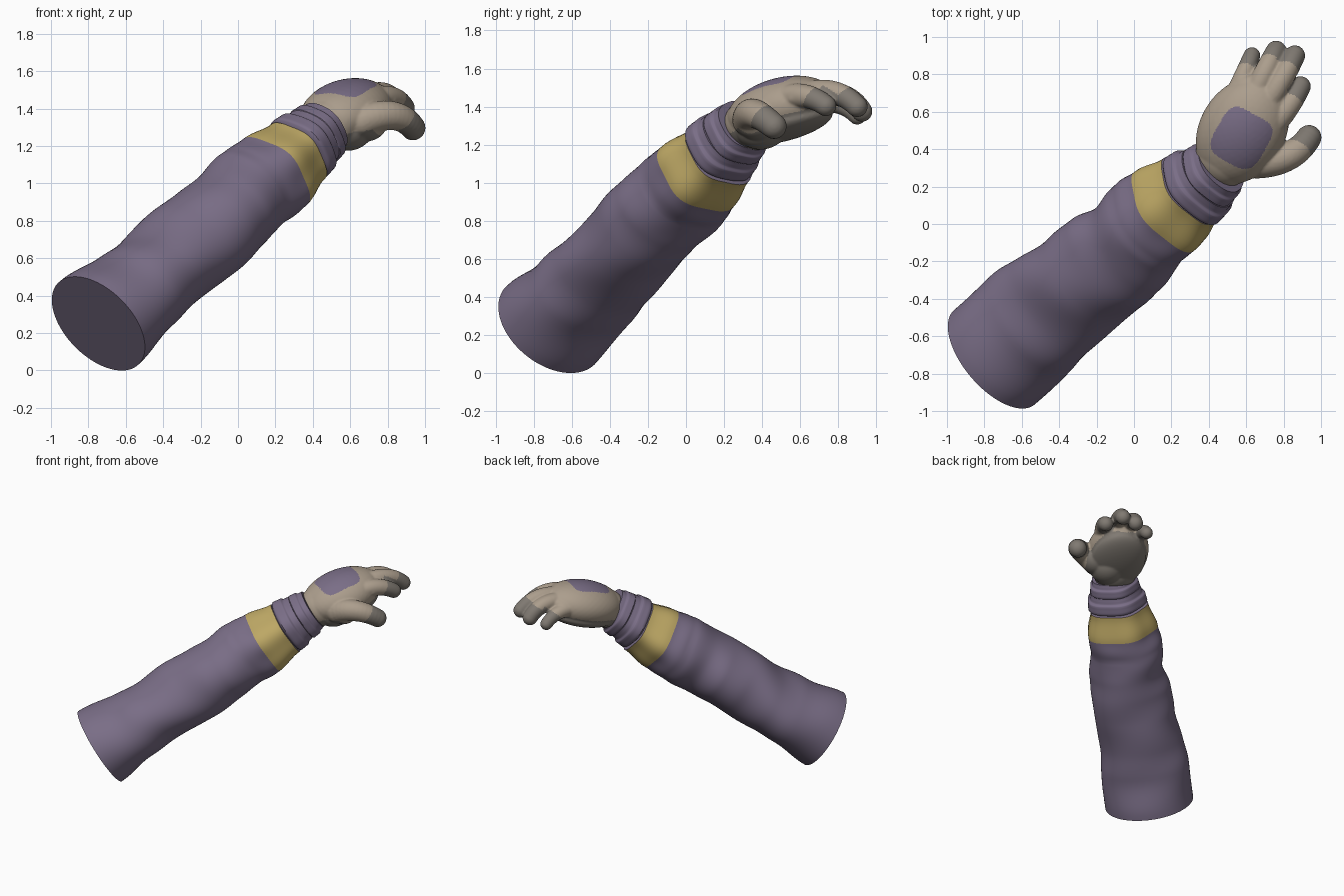
import bpy, bmesh, math
from mathutils import Vector, Matrix

if "Cube" in bpy.data.objects:
    bpy.data.objects.remove(bpy.data.objects["Cube"])


def material(name, rgb):
    m = bpy.data.materials.new(name)
    m.use_nodes = True
    m.diffuse_color = (*rgb, 1)
    m.node_tree.nodes["Principled BSDF"].inputs["Base Color"].default_value = (*rgb, 1)
    return m


purple = material("purple cloth", (0.195, 0.156, 0.242))
yellow = material("yellow band", (0.51, 0.39, 0.13))
tan = material("tan glove", (0.41, 0.34, 0.265))
grey = material("grey grip", (0.215, 0.193, 0.168))

# Arm axis and its cross-section frame
ARM_START = Vector((-0.74, -0.72, 0.25))
ARM = Vector((1.21, 1.03, 1.04))
ARM_SIDE = Vector((-ARM.y, ARM.x, 0)).normalized()
ARM_UP = ARM.cross(ARM_SIDE).normalized()


def add_object(name, bm, mats, angle=40):
    mesh = bpy.data.meshes.new(name)
    bm.to_mesh(mesh)
    bm.free()
    ob = bpy.data.objects.new(name, mesh)
    bpy.context.collection.objects.link(ob)
    for m in mats:
        mesh.materials.append(m)
    smooth(ob, angle)
    return ob


def smooth(ob, angle):
    bpy.ops.object.select_all(action="DESELECT")
    ob.select_set(True)
    bpy.context.view_layer.objects.active = ob
    bpy.ops.object.shade_smooth_by_angle(angle=math.radians(angle))


def folds(t, th):
    """Cloth folds along the sleeve, with one deep crease below the band."""
    crease = math.exp(-((t - 0.69) / 0.035) ** 2) * max(0, math.cos(th - 4))
    return math.sin(2 * th + 15 * t) + 0.8 * math.sin(3 * th - 23 * t) - 2.2 * crease


def loft(name, stations, mats, steps=8, wrinkle=0.0, band=None, sides=72):
    """Tube along the arm; a station is
    (t, side shift, up shift, half width, half height, five-sidedness)."""
    rows = []
    for s0, s1 in zip(stations, stations[1:]):
        for k in range(steps):
            f = k / steps
            e = f * f * (3 - 2 * f)
            rows.append([s0[0] + (s1[0] - s0[0]) * f] +
                        [p + (q - p) * e for p, q in zip(s0[1:], s1[1:])])
    rows.append(list(stations[-1]))
    bm = bmesh.new()
    rings = []
    for t, cu, cw, a, b, five in rows:
        fade = wrinkle * min(1, t * 5) * min(1, max(0, 0.80 - t) * 8)
        ring = []
        for j in range(sides):
            th = math.tau * j / sides
            r = (1 + fade * folds(t, th)) * (1 - five * (1 - math.cos(5 * th - 0.4)))
            ring.append(bm.verts.new(ARM_START + ARM * t
                                     + ARM_SIDE * (cu + a * r * math.cos(th))
                                     + ARM_UP * (cw + b * r * math.sin(th))))
        rings.append(ring)
    for i, (r0, r1) in enumerate(zip(rings, rings[1:])):
        mid = (rows[i][0] + rows[i + 1][0]) / 2
        for j in range(sides):
            k = (j + 1) % sides
            f = bm.faces.new((r0[j], r0[k], r1[k], r1[j]))
            if band and band[0] < mid < band[1]:
                f.material_index = 1
    bm.faces.new(rings[0])
    bm.faces.new(rings[-1])
    bmesh.ops.recalc_face_normals(bm, faces=bm.faces)
    return add_object(name, bm, mats)


# Sleeve with its band
loft("sleeve", [
    (0, 0.01, 0, 0.332, 0.30, 0), (0.16, 0.02, -0.003, 0.328, 0.255, 0),
    (0.27, 0.02, -0.005, 0.318, 0.235, 0), (0.40, 0.01, 0, 0.30, 0.25, 0),
    (0.50, 0, 0, 0.293, 0.255, 0), (0.58, -0.008, 0, 0.273, 0.25, 0),
    (0.66, 0.015, 0.003, 0.282, 0.252, 0.01), (0.70, 0.015, 0, 0.283, 0.25, 0.02),
    (0.765, 0.005, 0, 0.275, 0.244, 0.042), (0.87, 0.008, 0, 0.226, 0.206, 0.04),
    (0.875, 0, 0, 0.17, 0.15, 0.03)], [purple, yellow], wrinkle=0.022, band=(0.765, 0.87))

# Cuff: two folds, each a wide lip and a narrower step
for i, (t0, t1, a, b) in enumerate([(0.865, 0.945, 0.230, 0.206),
                                    (0.935, 1.0, 0.192, 0.183)]):
    w = t1 - t0
    loft(f"cuff_fold_{i + 1}", [
        (t0, 0, 0.008, a * 0.84, b * 0.84, 0.03),
        (t0 + w * 0.2, 0, 0.01, a, b, 0.03),
        (t0 + w * 0.6, 0, 0.01, a * 0.97, b * 0.97, 0.03),
        (t0 + w * 0.72, 0, 0.012, a * 0.88, b * 0.88, 0.02),
        (t1, 0, 0.015, a * 0.84, b * 0.84, 0.015)], [purple], steps=4)

# Hand frame: along the fingers, towards the thumb, out of the back of the hand
HAND = Vector((0.58, 0.5, 1.385))
D = Vector((0.47, 0.82, 0.25)).normalized()
S = Vector((0.87, -0.5, 0)).normalized()
S = (S - D * S.dot(D)).normalized()
N = S.cross(D)
FRAME = Matrix((S, D, N)).transposed().to_4x4()

hand = bmesh.new()


def blob(center, half, sub=4):
    bmesh.ops.create_icosphere(hand, subdivisions=sub, radius=1,
                               matrix=Matrix.Translation(center) @ FRAME @ Matrix.Diagonal((*half, 1)))


# Palm, pad, wrist, heel, thumb mound and knuckles
blob(HAND, (0.23, 0.31, 0.165))
blob(HAND - N * 0.085, (0.205, 0.275, 0.08))
blob((0.49, 0.36, 1.315), (0.165, 0.16, 0.145))
blob((0.59, 0.40, 1.305), (0.14, 0.15, 0.13))
blob((0.69, 0.38, 1.33), (0.11, 0.12, 0.105))
blob((0.685, 0.65, 1.445), (0.19, 0.13, 0.07))

# Thumb and fingers: base, middle, tip, base radius, tip radius
digits = [
    ((0.66, 0.33, 1.33), (0.85, 0.33, 1.41), (0.935, 0.462, 1.297), 0.088, 0.068),
    ((0.76, 0.55, 1.45), (0.84, 0.64, 1.475), (0.89, 0.735, 1.405), 0.068, 0.056),
    ((0.72, 0.66, 1.47), (0.81, 0.80, 1.505), (0.86, 0.90, 1.40), 0.066, 0.056),
    ((0.65, 0.70, 1.46), (0.72, 0.85, 1.49), (0.76, 0.925, 1.375), 0.064, 0.056),
    ((0.54, 0.68, 1.42), (0.60, 0.82, 1.44), (0.63, 0.90, 1.35), 0.058, 0.046)]
tips = []
for base, mid, tip, r0, r1 in digits:
    base, mid, tip = Vector(base), Vector(mid), Vector(tip)
    for k in range(15):
        f = k / 14
        p = base * (1 - f) ** 2 + mid * 2 * f * (1 - f) + tip * f * f
        r = r0 + (r1 - r0) * f
        blob(p, (r, r, r), 3)
    tips.append((tip, (tip - mid).normalized()))

glove = add_object("glove", hand, [tan, purple, grey])

# Fuse the hand into one skin
remesh = glove.modifiers.new("fuse", "REMESH")
remesh.mode = "VOXEL"
remesh.voxel_size = 0.008
soften = glove.modifiers.new("soften", "SMOOTH")
soften.iterations = 5
bpy.context.view_layer.update()
fused = bpy.data.meshes.new_from_object(glove.evaluated_get(bpy.context.evaluated_depsgraph_get()))
glove.modifiers.clear()
glove.data = fused
fused.materials.clear()
for m in (tan, purple, grey):
    fused.materials.append(m)

# Back patch, palm grip and fingertips
for f in fused.polygons:
    p = f.center - HAND
    s, d, n = p.dot(S), p.dot(D), p.dot(N)
    f.material_index = 0
    if n > 0.05 and (abs(s - 0.015) / 0.14) ** 4 + (abs(d + 0.005) / 0.152) ** 4 < 1:
        f.material_index = 1
    elif n < -0.06 and -0.27 < d < 0.28 and abs(s) < 0.235:
        f.material_index = 2
    for tip, way in tips:
        q = f.center - tip
        along = q.dot(way)
        if along > -0.1 and (q - way * along).length < 0.085:
            f.material_index = 2
smooth(glove, 60)
